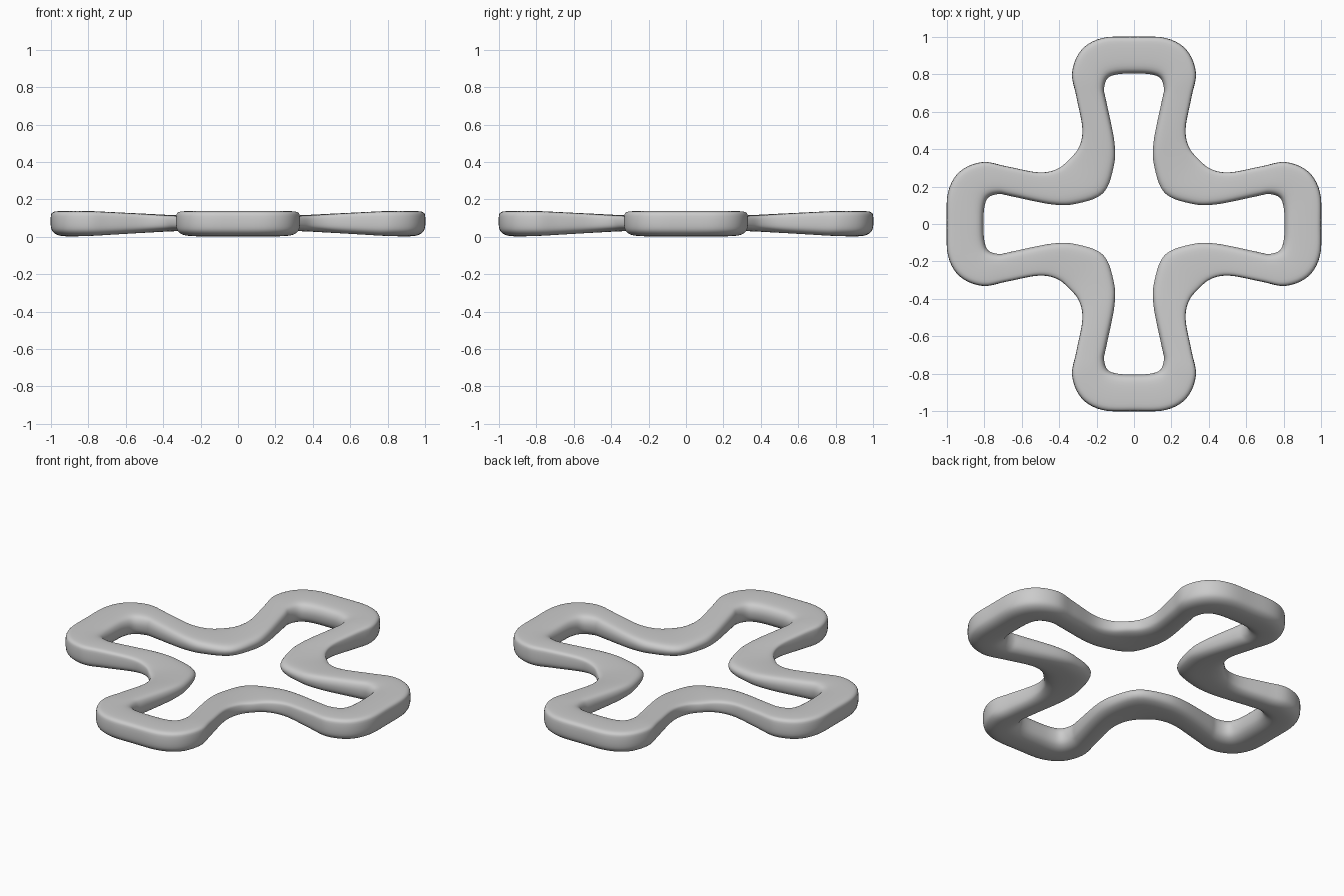
import bpy, bmesh, math
from mathutils import Vector

if "Cube" in bpy.data.objects:
    bpy.data.objects.remove(bpy.data.objects["Cube"])

# half arm stations: outer x, y, inner x, y, bottom z, top z
half = [
    (0.00, 1.00, 0.00, 0.805, 0.003, 0.137),
    (0.17, 0.993, 0.09, 0.80, 0.003, 0.137),
    (0.28, 0.93, 0.142, 0.778, 0.003, 0.137),
    (0.33, 0.81, 0.160, 0.72, 0.006, 0.136),
    (0.307, 0.68, 0.147, 0.65, 0.012, 0.131),
    (0.275, 0.51, 0.105, 0.44, 0.023, 0.122),
    (0.293, 0.41, 0.108, 0.31, 0.029, 0.116),
    (0.345, 0.345, 0.165, 0.165, 0.032, 0.113),
]
# cross-section: position from inner to outer edge, height fraction
section = [(0, .55), (.03, .8), (.14, .95), (.4, 1), (.8, 1), (.95, .95), (1, .8),
           (1, .4), (.94, .17), (.77, .03), (.5, 0), (.24, .05), (.06, .24)]


def smooth_loop(points, steps):
    """Closed Catmull-Rom curve through points of any dimension."""
    out, n = [], len(points)
    for i in range(n):
        a, b, c, d = (Vector(points[(i + k) % n]) for k in (-1, 0, 1, 2))
        for s in range(steps):
            t = s / steps
            out.append(0.5 * (2 * b + (c - a) * t + (2 * a - 5 * b + 4 * c - d) * t * t
                              + (3 * b - a - 3 * c + d) * t ** 3))
    return out


# quarter = half arm + its reflection across the diagonal, then turned four times
quarter = half + [(q[1], q[0], q[3], q[2], q[4], q[5]) for q in reversed(half[1:-1])]
stations = []
for k in range(4):
    for ox, oy, ix, iy, lo, hi in quarter:
        for _ in range(k):
            ox, oy, ix, iy = oy, -ox, iy, -ix
        stations.append((ox, oy, ix, iy, lo, hi))

# cross-shaped ring lofted along the stations
bm = bmesh.new()
profile = smooth_loop(section, 3)
rings = []
for ox, oy, ix, iy, lo, hi in smooth_loop(stations, 5):
    rings.append([bm.verts.new((ix + (ox - ix) * t, iy + (oy - iy) * t, lo + (hi - lo) * h))
                  for t, h in profile])
m = len(profile)
for i, r in enumerate(rings):
    nxt = rings[(i + 1) % len(rings)]
    for j in range(m):
        bm.faces.new((r[j], r[(j + 1) % m], nxt[(j + 1) % m], nxt[j]))
bmesh.ops.recalc_face_normals(bm, faces=bm.faces)
for f in bm.faces:
    f.smooth = True
mesh = bpy.data.meshes.new("cross_ring")
bm.to_mesh(mesh)
bm.free()
bpy.context.collection.objects.link(bpy.data.objects.new("cross_ring", mesh))
